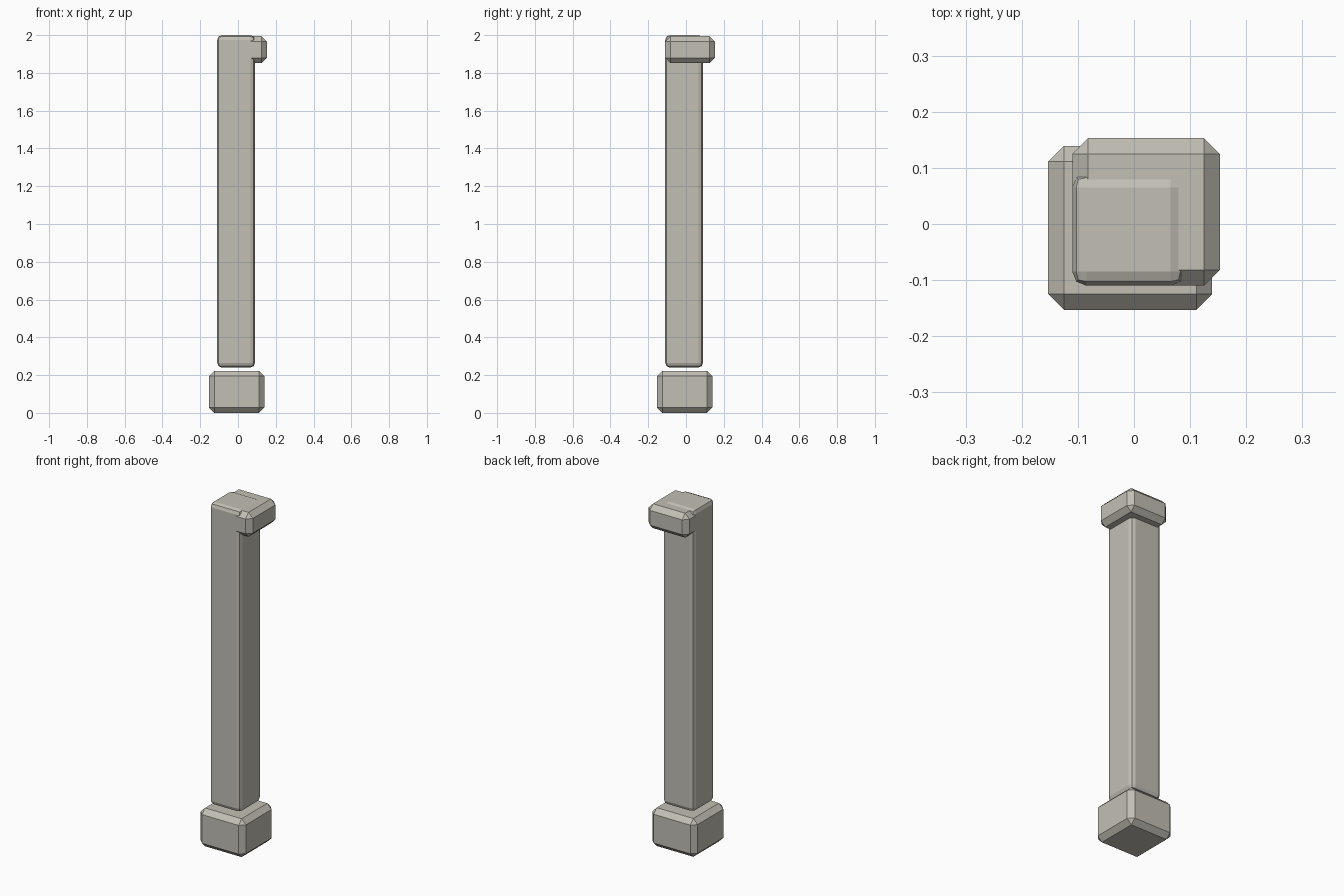
import bpy
import bmesh
from mathutils import Vector

if "Cube" in bpy.data.objects:
    bpy.data.objects.remove(bpy.data.objects["Cube"])

stone = bpy.data.materials.new("warm_grey_stone")
stone.diffuse_color = (0.54, 0.52, 0.46, 1.0)
stone.use_nodes = True
stone.node_tree.nodes["Principled BSDF"].inputs["Base Color"].default_value = stone.diffuse_color


def bevelled_block(name, low, high, width, segments):
    """Box between two corners with all edges bevelled, flat shaded."""
    low, high = Vector(low), Vector(high)
    bm = bmesh.new()
    bmesh.ops.create_cube(bm, size=1.0)
    for v in bm.verts:
        v.co = (low + high) / 2 + v.co * (high - low)
    bmesh.ops.bevel(bm, geom=bm.edges[:], offset=width, offset_type='OFFSET',
                    segments=segments, profile=0.5, affect='EDGES')
    bmesh.ops.recalc_face_normals(bm, faces=bm.faces[:])
    mesh = bpy.data.meshes.new(name)
    bm.to_mesh(mesh)
    bm.free()
    mesh.materials.append(stone)
    obj = bpy.data.objects.new(name, mesh)
    bpy.context.collection.objects.link(obj)
    return obj


# Chunky foot block
bevelled_block("pillar_base", (-0.153, -0.153, 0.0), (0.139, 0.139, 0.223), 0.028, 1)
# Tall shaft, floating just above the foot
bevelled_block("pillar_shaft", (-0.11, -0.11, 0.24), (0.09, 0.09, 2.0), 0.025, 2)
# Off-centre cap block, flush with the shaft on the front and left
bevelled_block("pillar_cap", (-0.11, -0.11, 1.852), (0.153, 0.153, 1.994), 0.028, 1)
